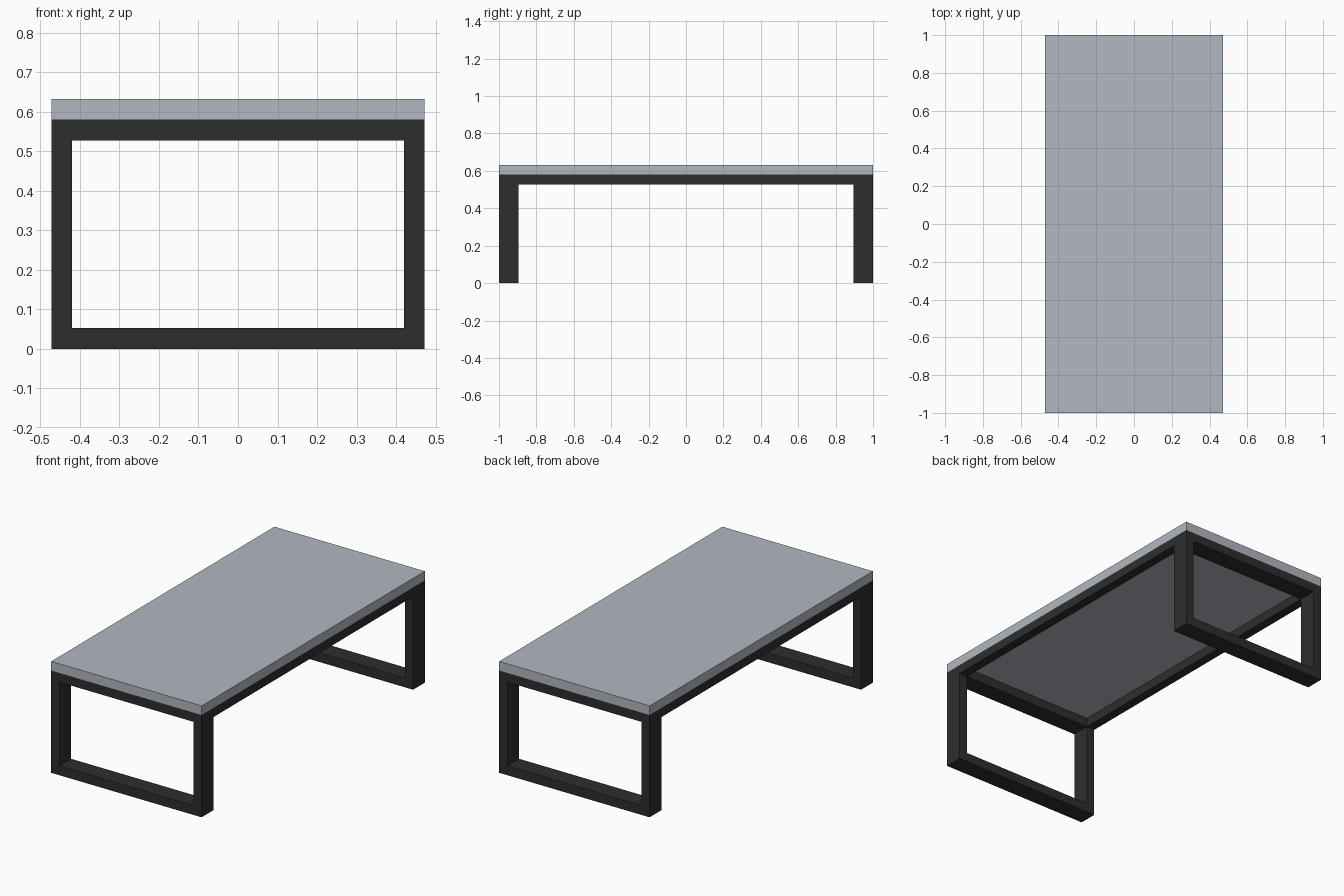
import bpy
import bmesh

if "Cube" in bpy.data.objects:
    bpy.data.objects.remove(bpy.data.objects["Cube"])

HX, HY = 0.472, 1.0           # half width, half length
Z_BAR, Z_RAIL, Z_FRAME, Z_TOP = 0.053, 0.528, 0.58, 0.632
TX, TY = 0.052, 0.105         # tube thickness across x and along y


def material(name, rgb):
    m = bpy.data.materials.new(name)
    m.diffuse_color = (*rgb, 1.0)
    m.use_nodes = True
    m.node_tree.nodes["Principled BSDF"].inputs["Base Color"].default_value = m.diffuse_color
    return m


dark = material("dark metal", (0.027, 0.027, 0.027))
grey = material("grey top", (0.445, 0.479, 0.527))


def new_object(name, bm, mat):
    bmesh.ops.recalc_face_normals(bm, faces=bm.faces)
    me = bpy.data.meshes.new(name)
    bm.to_mesh(me)
    bm.free()
    me.materials.append(mat)
    ob = bpy.data.objects.new(name, me)
    bpy.context.collection.objects.link(ob)
    return ob


def box(name, lo, hi, mat):
    bm = bmesh.new()
    for v in bmesh.ops.create_cube(bm, size=1)["verts"]:
        v.co = [(a + b) / 2 + c * (b - a) for a, b, c in zip(lo, hi, v.co)]
    return new_object(name, bm, mat)


def leg_loop(name, y0, y1):
    """Closed rectangular leg frame standing across the table."""
    def ring(x, z0, z1, y):
        return [bm.verts.new((px, y, pz)) for px, pz in
                ((-x, z0), (x, z0), (x, z1), (-x, z1))]
    bm = bmesh.new()
    rings = [ring(HX, 0, Z_FRAME, y0), ring(HX, 0, Z_FRAME, y1),
             ring(HX - TX, Z_BAR, Z_RAIL, y1), ring(HX - TX, Z_BAR, Z_RAIL, y0)]
    for a, b in zip(rings, rings[1:] + rings[:1]):
        for i in range(4):
            j = (i + 1) % 4
            bm.faces.new((a[i], a[j], b[j], b[i]))
    return new_object(name, bm, dark)


# Table top slab
box("table_top", (-HX, -HY, Z_FRAME), (HX, HY, Z_TOP), grey)

# Leg frames at both ends
leg_loop("front_leg_frame", -HY, -HY + TY)
leg_loop("back_leg_frame", HY - TY, HY)

# Long rails under the top
for side, x0, x1 in (("left", -HX, -HX + TX), ("right", HX - TX, HX)):
    box(side + "_rail", (x0, -HY + TY, Z_RAIL), (x1, HY - TY, Z_FRAME), dark)
